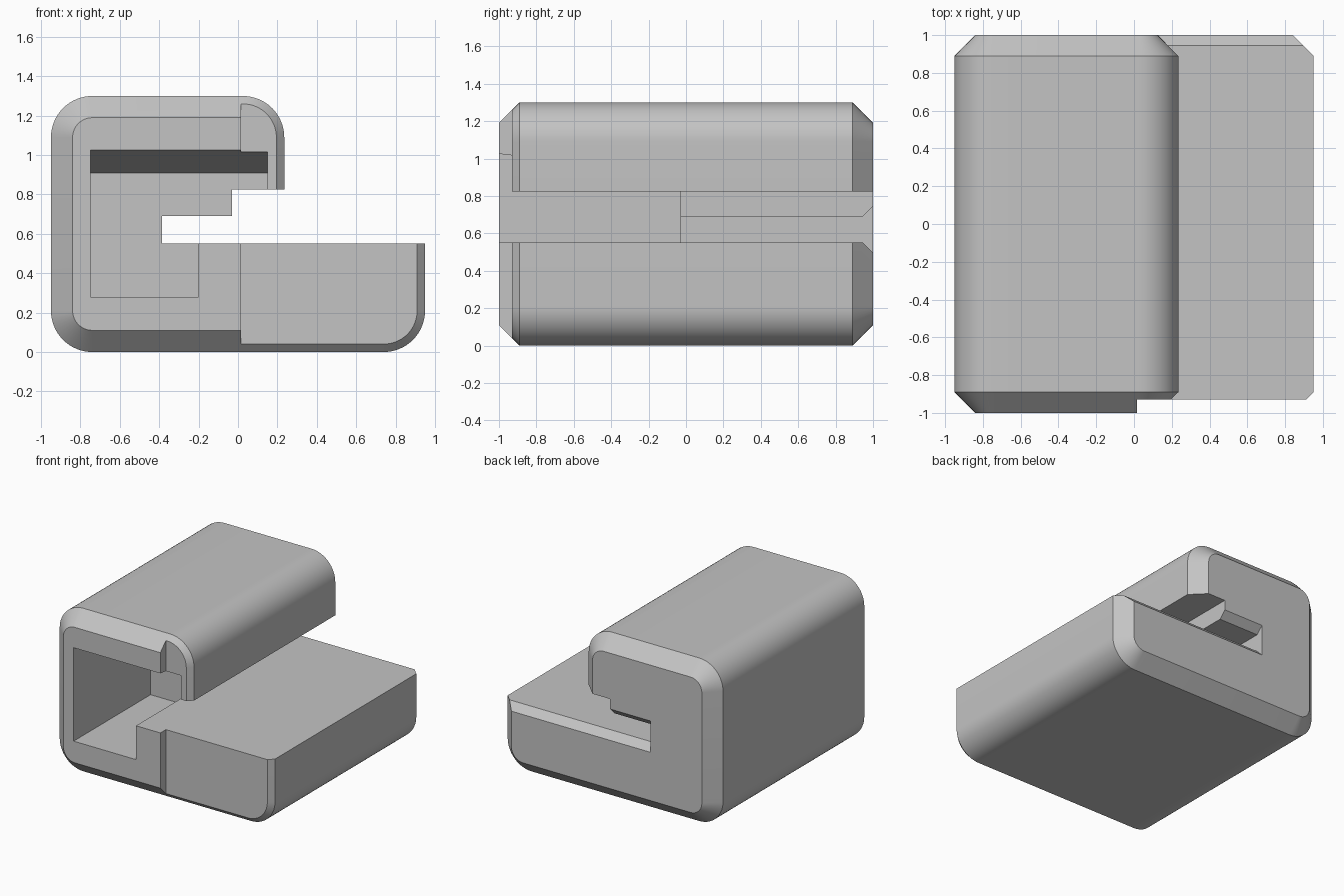
import bpy, bmesh
from math import sin, cos, radians

cube = bpy.data.objects.get("Cube")
if cube:
    bpy.data.objects.remove(cube, do_unlink=True)

grey = bpy.data.materials.new("plain grey")
grey.use_nodes = True
colour = (0.55, 0.55, 0.55, 1)
grey.diffuse_color = colour
grey.node_tree.nodes["Principled BSDF"].inputs["Base Color"].default_value = colour


def loft(name, rings):
    """Solid skinned through equal-length rings of points, capped at both ends."""
    bm = bmesh.new()
    loops = [[bm.verts.new(p) for p in ring] for ring in rings]
    n = len(loops[0])
    for a, b in zip(loops, loops[1:]):
        for i in range(n):
            j = (i + 1) % n
            bm.faces.new((a[i], a[j], b[j], b[i]))
    bm.faces.new(loops[0])
    bm.faces.new(loops[-1])
    bmesh.ops.recalc_face_normals(bm, faces=bm.faces)
    mesh = bpy.data.meshes.new(name)
    bm.to_mesh(mesh)
    bm.free()
    mesh.materials.append(grey)
    obj = bpy.data.objects.new(name, mesh)
    bpy.context.collection.objects.link(obj)
    return obj


def arc(cx, cz, r, start, steps=16):
    """Quarter circle, counter-clockwise from the start angle."""
    angles = [radians(start + 90 * i / steps) for i in range(steps + 1)]
    return [(cx + r * cos(a), cz + r * sin(a)) for a in angles]


def cut(target, cutter):
    mod = target.modifiers.new("cut", 'BOOLEAN')
    mod.operation, mod.solver, mod.object = 'DIFFERENCE', 'EXACT', cutter
    bpy.context.view_layer.objects.active = target
    bpy.ops.object.modifier_apply(modifier=mod.name)
    bpy.data.objects.remove(cutter, do_unlink=True)


# C-shaped section: outer edges move in by the inset, stepped slot stays put
LEFT, RIGHT, ARM, TOP, R = -0.95, 0.95, 0.235, 1.3, 0.21
FLOOR, SLOT_TOP, ARM_LOW, SLOT_END, STEP = 0.55, 0.69, 0.825, -0.385, -0.03


def section(inset):
    r = R - inset
    pts = arc(ARM - R, TOP - R, r, 0)
    pts += arc(LEFT + R, TOP - R, r, 90)
    pts += arc(LEFT + R, R, r, 180)
    pts += arc(RIGHT - R, R, r, 270)
    pts += [(RIGHT - inset, FLOOR), (SLOT_END, FLOOR), (SLOT_END, SLOT_TOP),
            (STEP, SLOT_TOP), (STEP, ARM_LOW), (ARM - inset, ARM_LOW)]
    return pts


# Main body with chamfered ends
CH = 0.11
body = loft("clip_body", [[(x, y, z) for x, z in section(d)] for y, d in
                          ((-1, CH), (-1 + CH, 0), (1 - CH, 0), (1, CH))])

# Front pocket with a ceiling that slopes down to its back wall
def pocket_ring(y, top):
    outline = ((-0.75, 0.28), (-0.2, 0.28), (-0.2, 0.62),
               (0.15, 0.62), (0.15, top), (-0.75, top))
    return [(x, y, z) for x, z in outline]

cut(body, loft("pocket_cutter", [pocket_ring(-1.1, 1.037), pocket_ring(-0.03, 0.91)]))

# Shallow step across the right part of the front
cut(body, loft("step_cutter", [[(x, y, z) for x, z in
    ((0.015, -1), (2, -1), (2, 2), (0.015, 2))] for y in (-1.5, -0.93)]))

# Lead-in bevels above and below the slot at the back
cut(body, loft("bevel_cutter", [[(x, 0.875, 0.62), (x, 1.1, 0.395), (x, 1.1, 0.845)]
                                for x in (SLOT_END, 1.5)]))

# Smooth the rounded corners, keep the bevels crisp
bpy.ops.object.select_all(action='DESELECT')
body.select_set(True)
bpy.context.view_layer.objects.active = body
bpy.ops.object.shade_smooth_by_angle(angle=radians(25))
